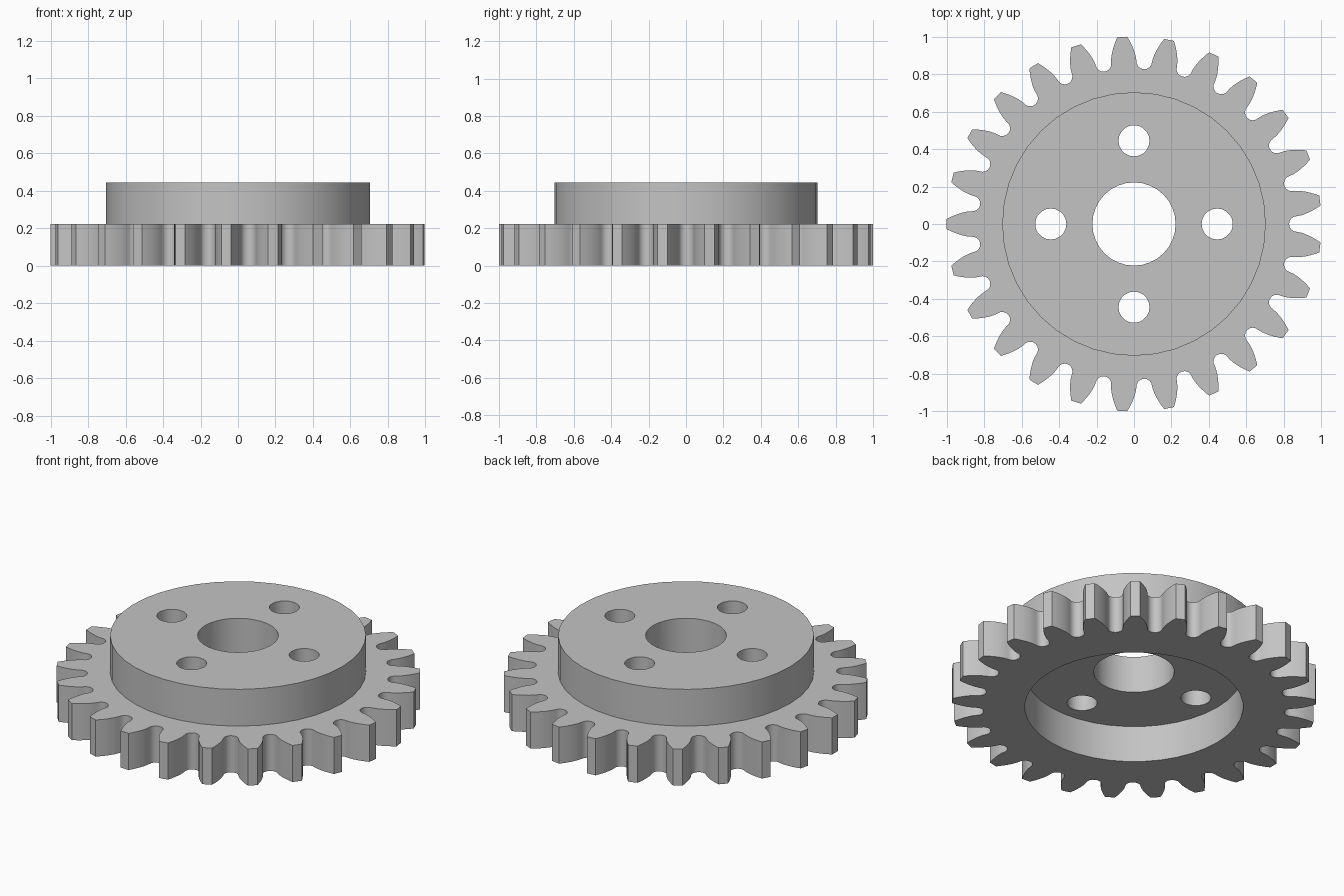
import bpy
import bmesh
from math import sin, cos, acos, tan, pi, radians, sqrt

cube = bpy.data.objects.get("Cube")
if cube:
    bpy.data.objects.remove(cube, do_unlink=True)

TEETH = 25
STEP = 2 * pi / TEETH
TIP_R = 1.0
PITCH_R = TIP_R * TEETH / (TEETH + 2)
PRESSURE = radians(20)
BASE_R = PITCH_R * cos(PRESSURE)
HUB_R, RECESS_R, BORE_R = 0.703, 0.6, 0.222
BOLT_R, BOLT_CIRCLE = 0.083, 0.444
MID_Z, TOP_Z = 0.222, 0.445


def circle(radius, count, cx=0.0, cy=0.0):
    return [(cx + radius * cos(2 * pi * i / count), cy + radius * sin(2 * pi * i / count))
            for i in range(count)]


def involute(angle):
    return tan(angle) - angle


def half_tooth(radius):
    """Half the angle covered by a tooth at this radius."""
    return STEP / 4 + involute(PRESSURE) - involute(acos(min(1, BASE_R / radius)))


def gear_outline():
    flank_steps, root_steps = 6, 8
    radii = [BASE_R + (TIP_R - BASE_R) * i / flank_steps for i in range(flank_steps + 1)]
    gap = STEP / 2 - half_tooth(BASE_R)
    root_w, root_x = BASE_R * sin(gap), BASE_R * cos(gap)
    points = []
    for k in range(TEETH):
        mid = pi + k * STEP
        # rising and falling involute flanks
        polar = [(r, mid - half_tooth(r)) for r in radii]
        polar += [(r, mid + half_tooth(r)) for r in reversed(radii)]
        points += [(r * cos(a), r * sin(a)) for r, a in polar]
        # round root to the next tooth
        c, s = cos(mid + STEP / 2), sin(mid + STEP / 2)
        for i in range(1, root_steps):
            t = pi * i / root_steps
            x, y = root_x - root_w * sin(t), -root_w * cos(t)
            points.append((x * c - y * s, x * s + y * c))
    return points


bm = bmesh.new()


def loop(points, z):
    verts = [bm.verts.new((x, y, z)) for x, y in points]
    for a, b in zip(verts, verts[1:] + verts[:1]):
        bm.edges.new((a, b))
    return verts


def wall(low, high):
    n = len(low)
    for i in range(n):
        j = (i + 1) % n
        bm.faces.new((low[i], low[j], high[j], high[i]))


def plate(loops):
    """Fill a flat face bounded by an outer loop and hole loops."""
    edges = [bm.edges.get((a, b)) for vs in loops for a, b in zip(vs, vs[1:] + vs[:1])]
    bmesh.ops.triangle_fill(bm, use_beauty=True, use_dissolve=False, edges=edges,
                            normal=(0, 0, 1))


# Outlines of the teeth, hub, underside recess, bore and four bolt holes
teeth, hub, recess = gear_outline(), circle(HUB_R, 40), circle(RECESS_R, 40)
holes = [circle(BORE_R, 32)]
for q in range(4):
    holes.append(circle(BOLT_R, 20, BOLT_CIRCLE * cos(q * pi / 2), BOLT_CIRCLE * sin(q * pi / 2)))

teeth_low, teeth_high = loop(teeth, 0), loop(teeth, MID_Z)
hub_low, hub_high = loop(hub, MID_Z), loop(hub, TOP_Z)
recess_low, recess_high = loop(recess, 0), loop(recess, MID_Z)
holes_low = [loop(h, MID_Z) for h in holes]
holes_high = [loop(h, TOP_Z) for h in holes]

# Flat faces: underside, shoulder, recess ceiling, hub top
plate([teeth_low, recess_low])
plate([teeth_high, hub_low])
plate([recess_high] + holes_low)
plate([hub_high] + holes_high)

# Upright walls
wall(teeth_low, teeth_high)
wall(hub_low, hub_high)
wall(recess_low, recess_high)
for low, high in zip(holes_low, holes_high):
    wall(low, high)

# Face every surface outward from the solid
bm.normal_update()
bmesh.ops.recalc_face_normals(bm, faces=bm.faces)
for f in bm.faces:
    z = f.calc_center_median().z
    r = f.calc_center_median().xy.length
    if abs(f.normal.z) > 0.9:
        up = z > TOP_Z - 0.01 or (z > 0.01 and min(v.co.xy.length for v in f.verts) > RECESS_R + 0.01)
        if (f.normal.z > 0) != up:
            f.normal_flip()

mesh = bpy.data.meshes.new("spur_gear")
bm.to_mesh(mesh)
bm.free()
gear = bpy.data.objects.new("spur_gear", mesh)
bpy.context.collection.objects.link(gear)

# Plain grey metal
grey = bpy.data.materials.new("plain_grey")
grey.use_nodes = True
colour = (0.55, 0.55, 0.55, 1)
grey.diffuse_color = colour
grey.node_tree.nodes["Principled BSDF"].inputs["Base Color"].default_value = colour
mesh.materials.append(grey)

bpy.ops.object.select_all(action='DESELECT')
gear.select_set(True)
bpy.context.view_layer.objects.active = gear
bpy.ops.object.shade_smooth_by_angle(angle=radians(30))
